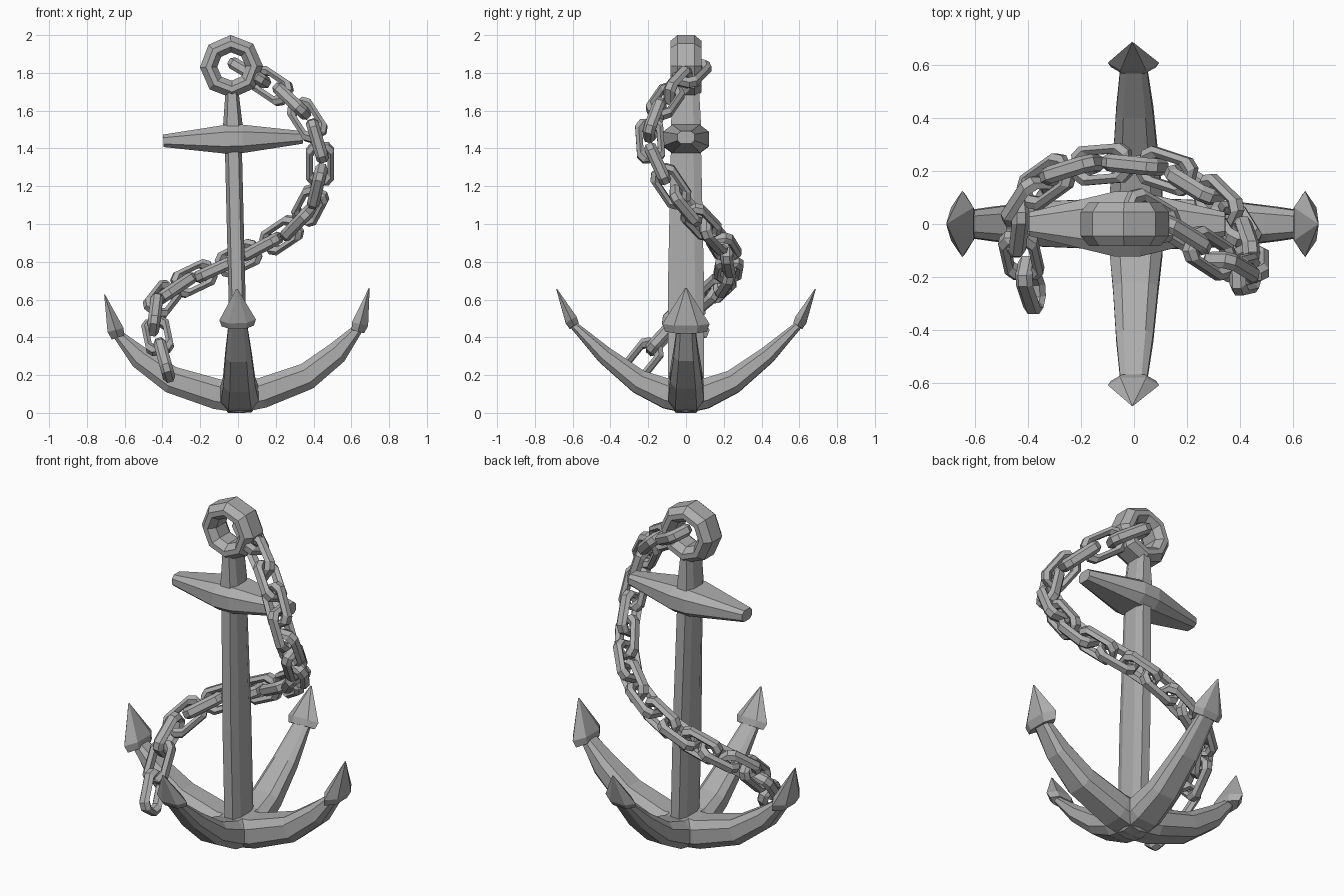
import bpy, bmesh
from mathutils import Matrix, Vector

cube = bpy.data.objects.get("Cube")
if cube:
    bpy.data.objects.remove(cube, do_unlink=True)

iron = bpy.data.materials.new("grey_iron")
iron.use_nodes = True
GREY = (0.42, 0.42, 0.42, 1)
iron.diffuse_color = GREY
iron.node_tree.nodes["Principled BSDF"].inputs["Base Color"].default_value = GREY

# The whole anchor leans slightly to its right
LEAN = Matrix.Translation((0.01, 0, 0)) @ Matrix.Rotation(-0.0245, 4, 'Y')

OCTAGON = [(1, .5), (.6, 1), (-.6, 1), (-1, .5), (-1, -.5), (-.6, -1), (.6, -1), (1, -.5)]
HEXAGON = [(1, 0), (.5, 1), (-.5, 1), (-1, 0), (-.5, -1), (.5, -1)]


def section(shape, centre, u, v):
    """Place a cross-section around a centre, spanned by half-axes u and v."""
    return [Vector(centre) + a * Vector(u) + b * Vector(v) for a, b in shape]


def loft(name, rings, closed=False, matrix=LEAN):
    """Skin a row of equal cross-sections, as a capped bar or a closed loop."""
    bm = bmesh.new()
    rows = [[bm.verts.new(matrix @ p) for p in ring] for ring in rings]
    pairs = list(zip(rows, rows[1:]))
    if closed:
        pairs.append((rows[-1], rows[0]))
    else:
        bm.faces.new(rows[0])
        bm.faces.new(rows[-1])
    for a, b in pairs:
        for i in range(len(a)):
            j = (i + 1) % len(a)
            bm.faces.new((a[i], a[j], b[j], b[i]))
    bmesh.ops.recalc_face_normals(bm, faces=bm.faces)
    mesh = bpy.data.meshes.new(name)
    bm.to_mesh(mesh)
    bm.free()
    mesh.materials.append(iron)
    obj = bpy.data.objects.new(name, mesh)
    bpy.context.collection.objects.link(obj)
    return obj


# Shank: height, half width, half depth
loft("shank", [section(OCTAGON, (0, 0, z), (w, 0, 0), (0, d, 0)) for z, w, d in
               [(.08, .045, .095), (.7, .045, .095), (1.4, .045, .08),
                (1.52, .052, .08), (1.73, .032, .068)]])

# Crossbar: position, half depth, half height
loft("crossbar", [section(OCTAGON, (x, 0, 1.45), (0, d, 0), (0, 0, h)) for x, d, h in
                  [(-.37, .045, .033), (-.05, .122, .075), (.05, .122, .075), (.37, .045, .033)]])

# Top ring: eight-sided, with bevelled rim
RIM = [(.167, .045), (.135, .083), (.105, .083), (.075, .045),
       (.075, -.045), (.105, -.083), (.135, -.083), (.167, -.045)]
ring = []
for k in range(8):
    out = Matrix.Rotation(k * 0.785398, 3, 'Y') @ Vector((0, 0, 1))
    ring.append(section(RIM, (0, 0, 1.834), out, (0, 1, 0)))
loft("top_ring", ring, closed=True)


# Arms and flukes: outer point, inner point, half width, in the arm's own plane
def arm_rings(shape, stations):
    rings = []
    for (ox, oz), (ix, iz), w in stations:
        centre = ((ox + ix) / 2, 0, (oz + iz) / 2)
        rings.append(section(shape, centre, (0, w, 0), ((ox - ix) / 2, 0, (oz - iz) / 2)))
    return rings


side_arm = [((0, 0), (0, .18), .09), ((.14, .025), (.1, .18), .095),
            ((.39, .12), (.33, .25), .085), ((.56, .26), (.49, .355), .065),
            ((.655, .41), (.605, .44), .05)]
side_fluke = [((.668, .405), (.602, .425), .11), ((.69, .445), (.605, .465), .125),
              ((.703, .645), (.699, .645), .004)]
cross_arm = [((0, 0), (0, .18), .1), ((.12, .025), (.09, .18), .1),
             ((.28, .11), (.22, .22), .085), ((.46, .27), (.4, .34), .07),
             ((.61, .45), (.575, .475), .05)]
cross_fluke = [((.615, .445), (.568, .475), .085), ((.637, .475), (.58, .51), .097),
               ((.687, .655), (.683, .657), .004)]

for k, place in enumerate(("left", "back", "right", "front")):
    turn = LEAN @ Matrix.Rotation(k * 1.570796, 4, 'Z')
    arm, fluke = (cross_arm, cross_fluke) if k % 2 else (side_arm, side_fluke)
    loft(place + "_arm", arm_rings(OCTAGON, arm), matrix=turn)
    loft(place + "_fluke", arm_rings(HEXAGON, fluke), matrix=turn)

# Chain: every second link centre is given, those between follow a smooth curve
path = [Vector(p) for p in [
    (-.14, .14, 1.92), (.06, .03, 1.8), (.285, -.11, 1.65), (.42, -.19, 1.44),
    (.42, -.08, 1.2), (.32, .08, 1.01), (.125, .2, .88), (-.12, .225, .76),
    (-.33, .16, .66), (-.44, -.01, .52), (-.39, -.23, .28), (-.33, -.4, .05)]]
centres = [(path[0] + path[1]) / 2]
for a, b, c, d in zip(path, path[1:], path[2:], path[3:]):
    centres += [b, (9 * (b + c) - a - d) / 16]
centres += [path[-2], (path[-2] + path[-1]) / 2]

# One link: chamfered oblong loop in its local xy plane
corners = [(.102, .028), (.068, .056), (-.068, .056), (-.102, .028)]
corners += [(x, -y) for x, y in reversed(corners)]
link = []
for x, y in corners:
    out = Vector((.016 if x > 0 else -.016, .018 if y > 0 else -.018, 0))
    link.append(section(HEXAGON, (x, y, 0), (0, 0, .033), out))

for i in range(1, len(centres) - 1):
    along = (centres[i + 1] - centres[i - 1]).normalized()
    wide = Vector((0, 1, 0))
    wide = (wide - along * wide.dot(along)).normalized()
    if i % 2 == 0:
        wide = along.cross(wide)
    frame = Matrix((along, wide, along.cross(wide))).transposed().to_4x4()
    loft("chain_link_%d" % i, link, closed=True,
         matrix=Matrix.Translation(centres[i]) @ frame)
